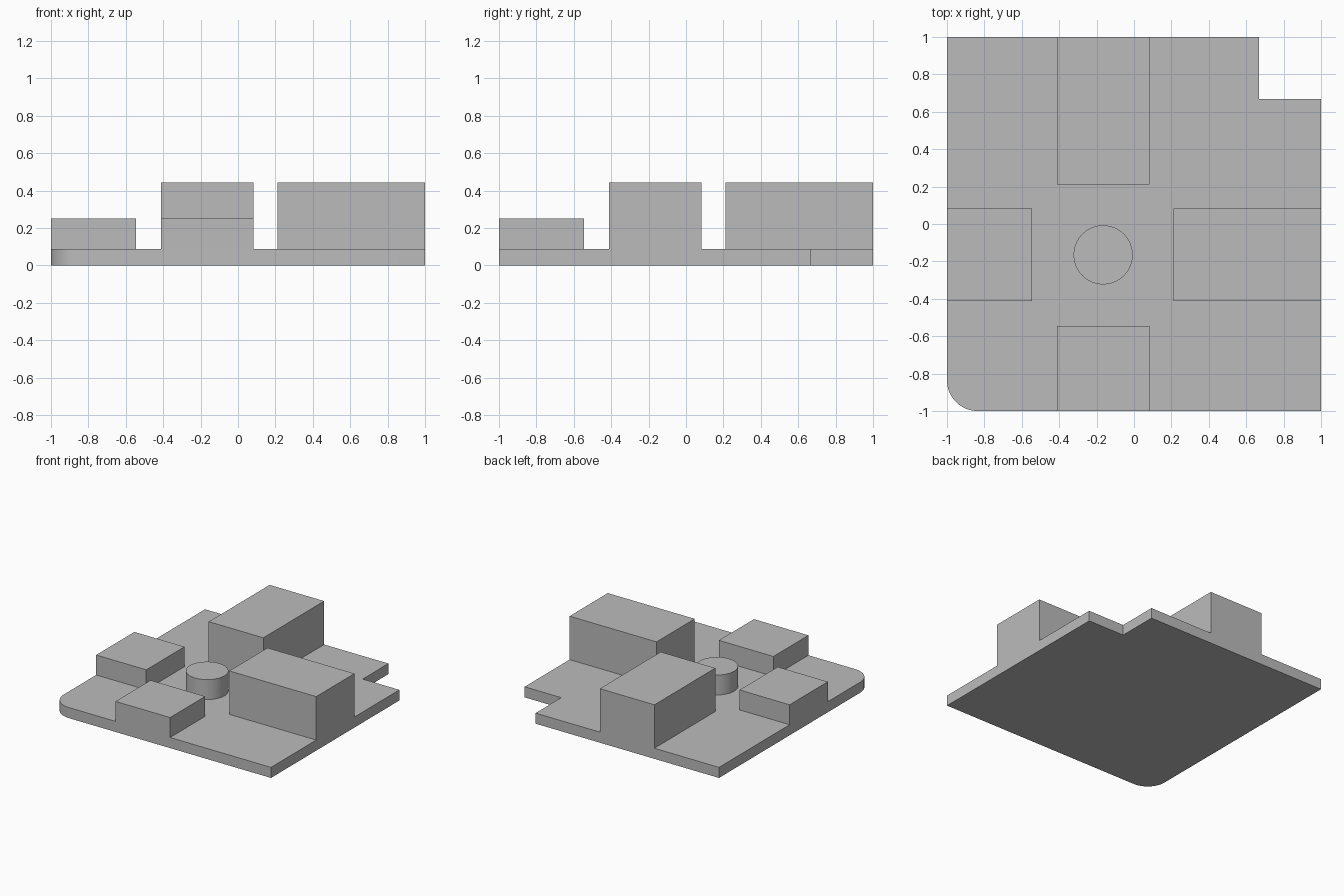
import bpy
import bmesh
from math import sin, cos, pi, radians

cube = bpy.data.objects.get("Cube")
if cube:
    bpy.data.objects.remove(cube, do_unlink=True)

SLAB_TOP = 0.087
LOW_TOP = 0.251
TALL_TOP = 0.444
CHAMFER = 0.024
CENTRE = -0.165      # shared axis of the blocks and the knob
HALF = 0.248         # half the width of a block

grey = bpy.data.materials.new("plain grey")
grey.use_nodes = True
colour = (0.5, 0.5, 0.5, 1)
grey.diffuse_color = colour
grey.node_tree.nodes["Principled BSDF"].inputs["Base Color"].default_value = colour


def arc(cx, cy, r, start, end, steps):
    return [(cx + r * cos(start + (end - start) * i / steps),
             cy + r * sin(start + (end - start) * i / steps))
            for i in range(steps + 1)]


def prism(name, outline, z0, z1, chamfer=0, bottom=True):
    """Extrude an outline upwards, with an optional chamfer round its top."""
    bm = bmesh.new()
    base = bm.faces.new([bm.verts.new((x, y, z0)) for x, y in outline])
    new = bmesh.ops.extrude_face_region(bm, geom=[base], use_keep_orig=True)["geom"]
    for v in new:
        if isinstance(v, bmesh.types.BMVert):
            v.co.z = z1
    bmesh.ops.recalc_face_normals(bm, faces=bm.faces)
    if chamfer:
        rim = [e for e in bm.edges if all(v.co.z == z1 for v in e.verts)]
        bmesh.ops.bevel(bm, geom=rim, offset=chamfer, segments=1,
                        affect='EDGES', profile=0.5)
    if not bottom:
        hidden = [f for f in bm.faces if f.normal.z < -0.9]
        bmesh.ops.delete(bm, geom=hidden, context='FACES_ONLY')
    mesh = bpy.data.meshes.new(name)
    bm.to_mesh(mesh)
    bm.free()
    mesh.materials.append(grey)
    obj = bpy.data.objects.new(name, mesh)
    bpy.context.collection.objects.link(obj)
    bpy.ops.object.select_all(action='DESELECT')
    obj.select_set(True)
    bpy.context.view_layer.objects.active = obj
    bpy.ops.object.shade_smooth_by_angle(angle=radians(30))
    return obj


def block(name, x0, x1, y0, y1, top):
    prism(name, [(x0, y0), (x1, y0), (x1, y1), (x0, y1)],
          SLAB_TOP, top, CHAMFER, bottom=False)


# Base slab: one rounded corner, one square notch in the opposite corner
notch, r = 0.667, 0.165
slab = arc(-1 + r, -1 + r, r, pi, 1.5 * pi, 16)
slab += [(1, -1), (1, notch), (notch, notch), (notch, 1), (-1, 1)]
prism("base_slab", slab, 0, SLAB_TOP)

# Two low and two tall blocks, reaching the edges of the slab
lo, hi = CENTRE - HALF, CENTRE + HALF
for size, start, end, top in (("low", -1, -0.545, LOW_TOP),
                              ("tall", 0.21, 1, TALL_TOP)):
    side = ("right", "front") if size == "low" else ("left", "back")
    block(f"{size}_block_{side[0]}", start, end, lo, hi, top)
    block(f"{size}_block_{side[1]}", lo, hi, start, end, top)

# Round knob in the middle
prism("round_knob", arc(CENTRE, CENTRE, 0.158, 0, 2 * pi, 64)[:-1],
      SLAB_TOP, LOW_TOP, CHAMFER, bottom=False)
